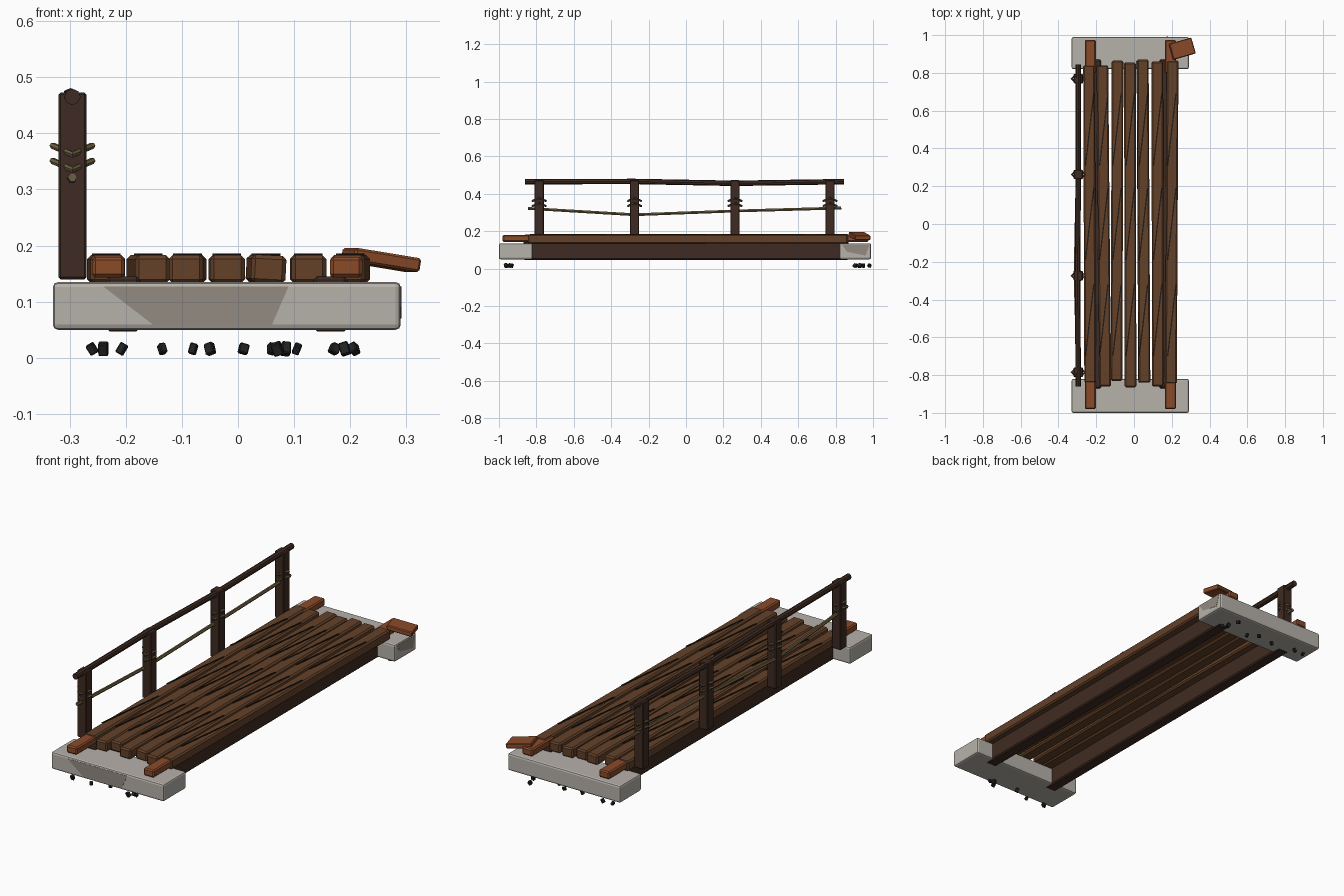
import bpy, bmesh, math, random
from mathutils import Matrix, Euler, Vector

random.seed(4)
cube = bpy.data.objects.get("Cube")
if cube:
    bpy.data.objects.remove(cube, do_unlink=True)


def material(name, rgb):
    m = bpy.data.materials.new(name)
    m.use_nodes = True
    m.diffuse_color = (*rgb, 1)
    bsdf = next(n for n in m.node_tree.nodes if n.type == 'BSDF_PRINCIPLED')
    bsdf.inputs["Base Color"].default_value = (*rgb, 1)
    return m


STONE = material("pale stone", (0.47, 0.44, 0.40))
STAIN = material("stained stone", (0.29, 0.26, 0.22))
PLANK = material("plank brown", (0.125, 0.053, 0.022))
DARK = material("dark timber", (0.050, 0.024, 0.016))
ORANGE = material("fresh timber", (0.26, 0.07, 0.022))
ROPE = material("old rope", (0.15, 0.11, 0.05))
CRACK = material("grain black", (0.018, 0.011, 0.008))
RUBBLE = material("rubble black", (0.016, 0.016, 0.017))


def finish(name, bm, mat):
    bmesh.ops.recalc_face_normals(bm, faces=bm.faces)
    mesh = bpy.data.meshes.new(name)
    bm.to_mesh(mesh)
    bm.free()
    mesh.materials.append(mat)
    ob = bpy.data.objects.new(name, mesh)
    bpy.context.collection.objects.link(ob)
    return ob


def box(name, lo, hi, mat, bevel=0.0, rot=(0, 0, 0), segments=1):
    """Bevelled box between two corners, turned about its centre."""
    lo, hi = Vector(lo), Vector(hi)
    bm = bmesh.new()
    bmesh.ops.create_cube(bm, size=1, matrix=Matrix.Diagonal((*(hi - lo), 1)))
    if bevel:
        bmesh.ops.bevel(bm, geom=bm.edges[:], offset=bevel, segments=segments,
                        profile=0.5, affect='EDGES')
    ob = finish(name, bm, mat)
    ob.location = (lo + hi) / 2
    ob.rotation_euler = Euler([math.radians(a) for a in rot])
    return ob


def plate(name, outline, normal, mat, depth=0.002):
    """Thin flat plate extruded from an outline."""
    bm = bmesh.new()
    face = bm.faces.new([bm.verts.new(p) for p in outline])
    ext = bmesh.ops.extrude_face_region(bm, geom=[face])
    moved = [g for g in ext["geom"] if isinstance(g, bmesh.types.BMVert)]
    bmesh.ops.translate(bm, verts=moved, vec=Vector(normal) * depth)
    return finish(name, bm, mat)


def tube(name, points, radius, mat, closed=False, sides=6):
    """Faceted tube swept along a polyline."""
    bm = bmesh.new()
    pts = [Vector(p) for p in points]
    n, rings = len(pts), []
    for i, p in enumerate(pts):
        before = pts[i - 1] if closed or i else p
        after = pts[(i + 1) % n] if closed or i < n - 1 else p
        along = (after - before).normalized()
        side = along.cross(Vector((0, 0, 1))).normalized()
        up = side.cross(along)
        turn = [math.tau * k / sides for k in range(sides)]
        rings.append([bm.verts.new(p + radius * (side * math.cos(a) + up * math.sin(a)))
                      for a in turn])
    for i in range(n if closed else n - 1):
        a, b = rings[i], rings[(i + 1) % n]
        for k in range(sides):
            j = (k + 1) % sides
            bm.faces.new((a[k], a[j], b[j], b[k]))
    if not closed:
        bm.faces.new(rings[0])
        bm.faces.new(rings[-1])
    return finish(name, bm, mat)


# Stone footings at both ends
box("front_footing", (-0.33, -1.0, 0.05), (0.29, -0.82, 0.135), STONE, 0.009, segments=2)
box("back_footing", (-0.33, 0.82, 0.05), (0.29, 0.99, 0.135), STONE, 0.009, segments=2)

# Stains on the stone
plate("front_stain", [(-0.24, -1.0, 0.127), (-0.15, -1.0, 0.058),
                      (0.06, -1.0, 0.058), (0.09, -1.0, 0.127)], (0, -1, 0), STAIN, 0.001)
plate("side_stain", [(0.29, 0.835, 0.127), (0.29, 0.86, 0.09),
                     (0.29, 0.96, 0.07), (0.29, 0.98, 0.127)], (1, 0, 0), STAIN, 0.001)

# Bearer beams beneath the deck
for side, x in (("right", -0.205), ("left", 0.165)):
    box(side + "_bearer", (x - 0.03, -0.87, 0.047), (x + 0.03, 0.87, 0.145), DARK, 0.006)

# Deck planks: centre x, front end, back end, slight yaw
planks = [(-0.235, -0.84, 0.84, 0.2), (-0.16, -0.86, 0.84, 0.5), (-0.09, -0.83, 0.865, -0.2),
          (-0.02, -0.865, 0.855, 0.1), (0.05, -0.84, 0.87, 0.3), (0.125, -0.86, 0.86, 0.1),
          (0.2, -0.845, 0.865, -0.3)]
for i, (x, front, back, yaw) in enumerate(planks):
    tilt = 3 if i == 4 else 0
    box(f"plank_{i + 1}", (x - 0.031, front, 0.133), (x + 0.031, back, 0.183),
        PLANK, 0.007, (0, tilt, yaw))
    # Slanting dark grain splits
    for j, y in enumerate((-0.51, 0.0, 0.5)):
        half, w = 0.19, 0.0035
        xa, xb = x - 0.022, x + 0.022
        plate(f"grain_{i + 1}_{j + 1}",
              [(xa - w, y - half, 0.182), (xa + w, y - half, 0.182),
               (xb + w, y + half, 0.182), (xb - w, y + half, 0.182)], (0, 0, 1), CRACK, 0.004)

# Fresh timber ends resting on the footings
for side, x in (("right", -0.231), ("left", 0.193)):
    for end, y0, y1 in (("front", -0.98, -0.8), ("back", 0.8, 0.975)):
        box(f"{end}_{side}_stub", (x - 0.029, y0, 0.143), (x + 0.029, y1, 0.18), ORANGE, 0.006)
box("loose_board", (0.193, 0.884, 0.162), (0.317, 0.972, 0.187), ORANGE, 0.004, (0, 9, 16))

# Handrail posts with rope lashings
RAIL_X = -0.295
for i, y in enumerate((-0.785, -0.275, 0.262, 0.77)):
    box(f"post_{i + 1}", (RAIL_X - 0.025, y - 0.025, 0.14), (RAIL_X + 0.025, y + 0.025, 0.473),
        DARK, 0.004)
    for j, z in enumerate((0.351, 0.378)):
        r, drop = 0.035, 0.016
        tube(f"lashing_{i + 1}_{j + 1}",
             [(RAIL_X + r, y, z), (RAIL_X, y + r, z - drop),
              (RAIL_X - r, y, z), (RAIL_X, y - r, z - drop)], 0.006, ROPE, closed=True)

# Top rail and sagging rope
tube("top_rail", [(RAIL_X, -0.86, 0.465), (RAIL_X - 0.004, -0.275, 0.466),
                  (RAIL_X, 0.26, 0.456), (RAIL_X, 0.845, 0.465)], 0.0145, DARK, sides=8)
tube("rope_rail", [(RAIL_X, -0.845, 0.322), (RAIL_X - 0.008, -0.56, 0.305),
                   (RAIL_X - 0.016, -0.275, 0.288), (RAIL_X - 0.005, 0.26, 0.308),
                   (RAIL_X, 0.83, 0.324)], 0.0085, ROPE)

# Rubble under each footing
rubble = {"front": (-0.135, -0.05, 0.07, 0.085, 0.105, -0.24),
          "back": (-0.26, -0.207, -0.08, 0.01, 0.06, 0.172, 0.19, 0.207)}
for end, xs in rubble.items():
    for i, x in enumerate(xs):
        y = random.uniform(-0.975, -0.92) if end == "front" else random.uniform(0.89, 0.985)
        s = [random.uniform(0.006, 0.009) for _ in range(2)] + [random.uniform(0.009, 0.012)]
        c = Vector((x, y, 0.016))
        box(f"{end}_rubble_{i + 1}", c - Vector(s), c + Vector(s), RUBBLE, 0.002,
            [random.uniform(-30, 30) for _ in range(3)])
